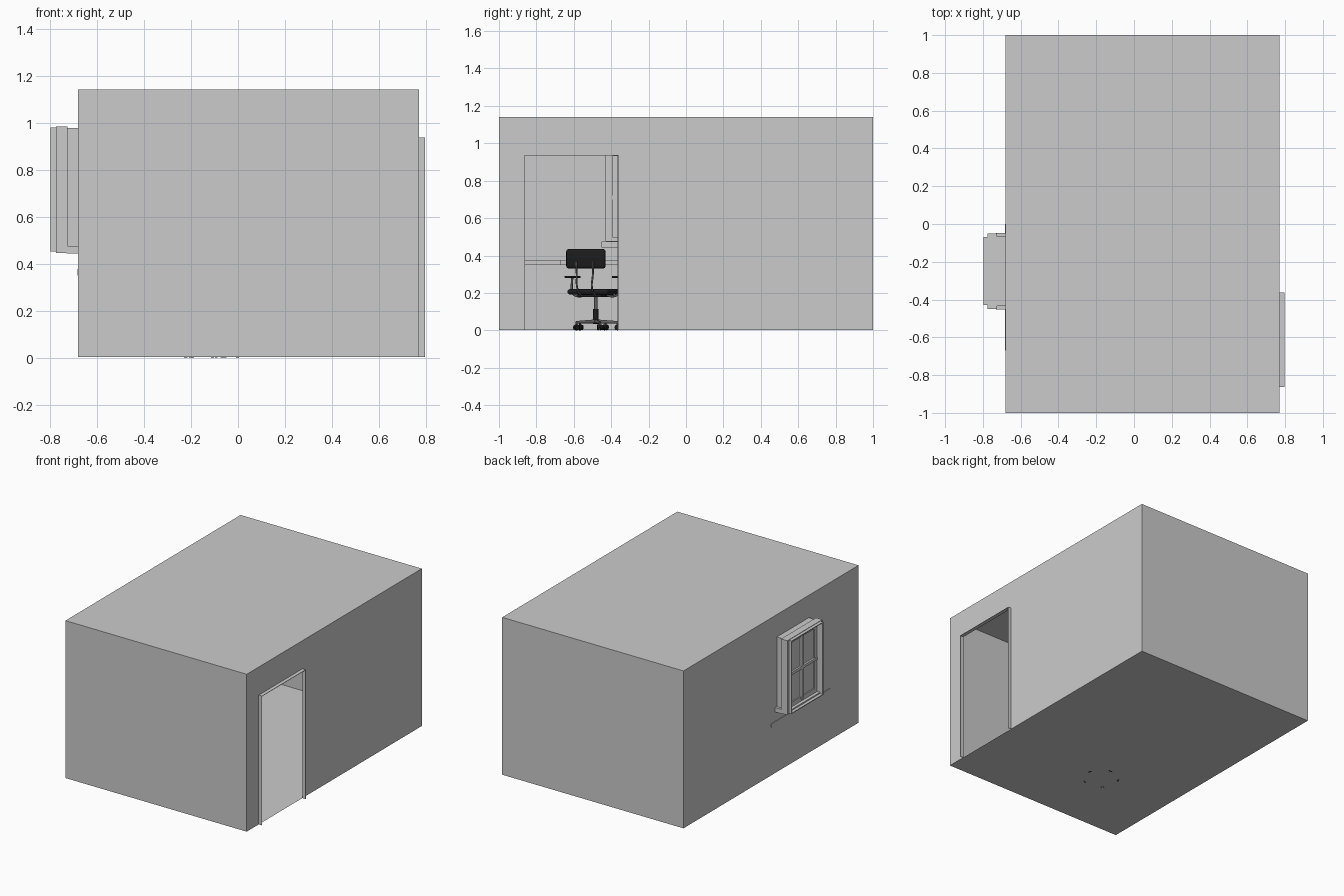
import bpy, bmesh, math
from mathutils import Matrix, Vector

if "Cube" in bpy.data.objects:
    bpy.data.objects.remove(bpy.data.objects["Cube"])

X0, X1, H, F = -0.68, 0.77, 1.14, 0.002


def material(name, v):
    m = bpy.data.materials.new(name)
    m.diffuse_color = (v, v, v, 1)
    m.use_nodes = True
    m.node_tree.nodes["Principled BSDF"].inputs["Base Color"].default_value = m.diffuse_color
    return m


BLACK = material("black", 0.012)
METAL = material("metal", 0.12)


def finish(name, bm, mat=None):
    me = bpy.data.meshes.new(name)
    bm.to_mesh(me)
    bm.free()
    ob = bpy.data.objects.new(name, me)
    bpy.context.collection.objects.link(ob)
    if mat:
        me.materials.append(mat)
    return ob


def box(name, lo, hi, mat=None, bevel=0, segs=4):
    bm = bmesh.new()
    lo, hi = Vector(lo), Vector(hi)
    bmesh.ops.create_cube(bm, size=1, matrix=Matrix.Translation((lo + hi) / 2) @ Matrix.Diagonal((*(hi - lo), 1)))
    ob = finish(name, bm, mat)
    if bevel:
        mod = ob.modifiers.new("round", 'BEVEL')
        mod.width, mod.segments = bevel, segs
        for p in ob.data.polygons:
            p.use_smooth = True
    return ob


def rod(name, a, b, r1, r2, mat, n=20):
    a, b = Vector(a), Vector(b)
    bm = bmesh.new()
    rot = Vector((0, 0, 1)).rotation_difference(b - a).to_matrix().to_4x4()
    bmesh.ops.create_cone(bm, cap_ends=True, segments=n, radius1=r1, radius2=r2, depth=(b - a).length,
                          matrix=Matrix.Translation((a + b) / 2) @ rot)
    for f in bm.faces:
        f.smooth = len(f.verts) == 4
    return finish(name, bm, mat)


def tube(name, pts, r, mat):
    cu = bpy.data.curves.new(name, 'CURVE')
    cu.dimensions, cu.bevel_depth, cu.bevel_resolution, cu.use_fill_caps = '3D', r, 3, True
    sp = cu.splines.new('BEZIER')
    sp.bezier_points.add(len(pts) - 1)
    for bp, p in zip(sp.bezier_points, pts):
        bp.co = p
        bp.handle_left_type = bp.handle_right_type = 'AUTO'
    ob = bpy.data.objects.new(name, cu)
    bpy.context.collection.objects.link(ob)
    cu.materials.append(mat)
    return ob


def frame(name, x0, x1, y0, y1, z0, z1, t):
    """Rectangular ring of bars around an opening in a side wall."""
    box(name + "_bottom", (x0, y0, z0), (x1, y1, z0 + t))
    box(name + "_top", (x0, y0, z1 - t), (x1, y1, z1))
    box(name + "_left", (x0, y0, z0 + t), (x1, y0 + t, z1 - t))
    box(name + "_right", (x0, y1 - t, z0 + t), (x1, y1, z1 - t))


# Room shell: thin walls, side walls have an opening
bm = bmesh.new()


def quad(*pts):
    bm.faces.new([bm.verts.new(p) for p in pts])


def side_wall(x, y0, y1, z0, z1):
    ys, zs = [-1, y0, y1, 1], [F, z0, z1, H]
    for i in range(3):
        for j in range(3):
            if (i, j) != (1, 1) and zs[j + 1] > zs[j]:
                quad((x, ys[i], zs[j]), (x, ys[i + 1], zs[j]), (x, ys[i + 1], zs[j + 1]), (x, ys[i], zs[j + 1]))


for z in (F, H):
    quad((X0, -1, z), (X1, -1, z), (X1, 1, z), (X0, 1, z))
for y in (-1, 1):
    quad((X0, y, F), (X1, y, F), (X1, y, H), (X0, y, H))
side_wall(X0, -0.43, -0.07, 0.475, 0.975)
side_wall(X1, -0.86, -0.365, F, 0.935)
bmesh.ops.remove_doubles(bm, verts=bm.verts, dist=1e-5)
bmesh.ops.recalc_face_normals(bm, faces=bm.faces)
finish("room_shell", bm)

# Doorway lining
for y in (-0.863, -0.365):
    box("door_jamb", (X1, y, F), (0.796, y + 0.003, 0.935))
box("door_head", (X1, -0.863, 0.934), (0.796, -0.362, 0.937))

# Window: wall lining, main frame, outer lip, sill
frame("window_lining", -0.73, X0, -0.433, -0.067, 0.473, 0.978, 0.004)
frame("window_frame", -0.775, -0.725, -0.45, -0.05, 0.445, 0.983, 0.022)
frame("window_lip", -0.797, -0.745, -0.43, -0.068, 0.452, 0.98, 0.006)
box("window_sill", (-0.73, -0.452, 0.443), (-0.66, -0.048, 0.475))
# Sash with cross bars and glass
frame("window_sash", -0.752, -0.73, -0.428, -0.072, 0.465, 0.965, 0.034)
box("mullion", (-0.758, -0.26, 0.48), (-0.735, -0.24, 0.955))
box("transom", (-0.758, -0.42, 0.7), (-0.735, -0.08, 0.72))
box("glass", (-0.744, -0.42, 0.48), (-0.741, -0.08, 0.955))

# Corner desk boards fixed to the walls
box("desk_main", (-0.684, -0.67, 0.35), (-0.35, 0.0, 0.376))
box("desk_return", (-0.678, -0.998, 0.35), (0.05, -0.671, 0.376))

# Office chair, built facing -x at the origin, then placed
before = set(bpy.data.objects)
box("seat", (-0.125, -0.12, 0.192), (0.11, 0.12, 0.22), BLACK, 0.013)
box("seat_pan", (-0.07, -0.07, 0.178), (0.08, 0.07, 0.193), BLACK)
box("backrest", (0.105, -0.115, 0.33), (0.137, 0.115, 0.435), BLACK, 0.015)
rod("column_lower", (0, 0, 0.035), (0, 0, 0.115), 0.016, 0.014, BLACK)
rod("column_upper", (0, 0, 0.115), (0, 0, 0.18), 0.009, 0.009, METAL)
for s in (-1, 1):
    tube("back_bar", [(0.03, 0.04 * s, 0.186), (0.1, 0.042 * s, 0.19), (0.138, 0.044 * s, 0.23),
                      (0.135, 0.048 * s, 0.3), (0.138, 0.05 * s, 0.37)], 0.005, METAL)
    tube("arm_support", [(0.0, 0.05 * s, 0.186), (0.0, 0.125 * s, 0.188), (0.0, 0.139 * s, 0.205),
                         (0.0, 0.141 * s, 0.28)], 0.006, METAL)
    box("arm_pad", (-0.075, 0.141 * s - 0.015, 0.28), (0.065, 0.141 * s + 0.015, 0.291), BLACK, 0.004, 2)
for k in range(5):
    a = math.radians(36 + 72 * k)
    d, p = Vector((math.cos(a), math.sin(a), 0)), Vector((-math.sin(a), math.cos(a), 0))
    tip = d * 0.117
    rod("base_leg", Vector((0, 0, 0.047)), tip + Vector((0, 0, 0.043)), 0.012, 0.007, METAL, 10)
    rod("caster_pin", tip + Vector((0, 0, 0.016)), tip + Vector((0, 0, 0.046)), 0.005, 0.005, METAL, 10)
    for s in (-1, 1):
        c = tip + Vector((0, 0, 0.0155))
        rod("caster_wheel", c + p * 0.003 * s, c + p * 0.013 * s, 0.0155, 0.0145, BLACK, 16)
place = Matrix.Translation((-0.117, -0.482, 0)) @ Matrix.Rotation(math.radians(-26), 4, 'Z')
for ob in set(bpy.data.objects) - before:
    ob.matrix_world = place
